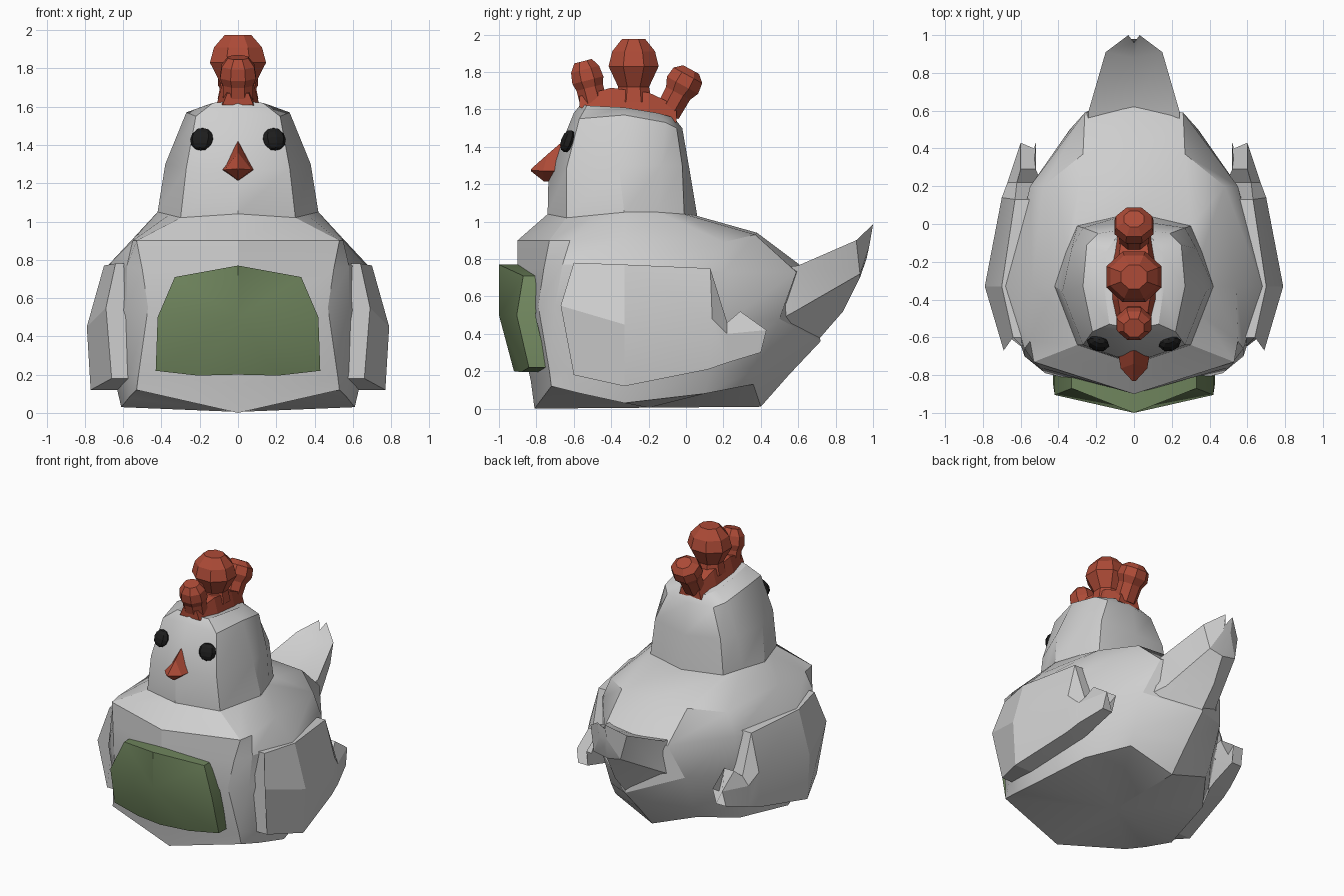
import bpy, bmesh, math
from mathutils import Vector

if "Cube" in bpy.data.objects:
    bpy.data.objects.remove(bpy.data.objects["Cube"])


def material(name, rgb):
    m = bpy.data.materials.new(name)
    m.diffuse_color = (*rgb, 1)
    m.use_nodes = True
    m.node_tree.nodes["Principled BSDF"].inputs["Base Color"].default_value = m.diffuse_color
    return m


GREY = material("feather_grey", (0.62, 0.62, 0.62))
RED = material("comb_red", (0.42, 0.07, 0.038))
GREEN = material("bib_green", (0.16, 0.235, 0.11))
BLACK = material("eye_black", (0.012, 0.012, 0.012))


def full(half):
    """Half ring (first and last point on the centre line) to a closed ring."""
    return half + [(-x, y, z) for x, y, z in half[-2:0:-1]]


def loft(name, rings, mat, smooth=0, hubs=None):
    """Skin closed rings; caps are flat, or fans around two hub points."""
    bm = bmesh.new()
    loops = [[bm.verts.new(p) for p in r] for r in rings]
    n = len(rings[0])
    for a, b in zip(loops, loops[1:]):
        for i in range(n):
            j = (i + 1) % n
            bm.faces.new((a[i], a[j], b[j], b[i]))
    for k, cap in enumerate((loops[0][::-1], loops[-1])):
        if hubs:
            hub = bm.verts.new(hubs[k])
            for i in range(n):
                bm.faces.new((cap[i], cap[(i + 1) % n], hub))
        else:
            bm.faces.new(cap)
    bmesh.ops.recalc_face_normals(bm, faces=bm.faces)
    me = bpy.data.meshes.new(name)
    bm.to_mesh(me)
    bm.free()
    me.materials.append(mat)
    ob = bpy.data.objects.new(name, me)
    bpy.context.collection.objects.link(ob)
    if smooth:
        bpy.ops.object.select_all(action='DESELECT')
        ob.select_set(True)
        bpy.context.view_layer.objects.active = ob
        bpy.ops.object.shade_smooth_by_angle(angle=math.radians(smooth))
    return ob


# Body: half rings from the base up to the neck
body = [
    [(0, -.81, 0), (.53, -.72, .12), (.57, -.56, .08), (.61, -.33, .03), (.52, .1, .08), (.33, .36, .13), (0, .4, .01)],
    [(0, -.83, .15), (.52, -.73, .2), (.57, -.63, .2), (.65, -.33, .2), (.55, .13, .2), (.34, .4, .22), (0, .55, .18)],
    [(0, -.9, .45), (.47, -.79, .55), (.58, -.70, .55), (.70, -.33, .45), (.55, .2, .45), (.34, .5, .48), (0, .72, .36)],
    [(0, -.9, .75), (.5, -.76, .75), (.58, -.66, .77), (.68, -.33, .77), (.55, .2, .73), (.26, .59, .73), (0, .62, .76)],
    [(0, -.9, .9), (.53, -.73, .9), (.55, -.62, .9), (.54, -.33, .92), (.48, .2, .89), (.27, .37, .93), (0, .38, .94)],
    [(0, -.74, 1.04), (.3, -.64, 1.02), (.36, -.485, 1.035), (.42, -.33, 1.05), (.36, -.15, 1.05), (.3, -.01, 1.04), (0, .06, 1.03)],
]
loft("body", [full(r) for r in body], GREY, 28, hubs=((0, -.2, .005), (0, -.33, 1.04)))

# Head, starting on the neck ring
head = [
    body[-1][:2] + body[-1][3:],
    [(0, -.735, 1.25), (.27, -.64, 1.28), (.38, -.36, 1.3), (.33, -.13, 1.3), (.27, -.02, 1.3), (0, .02, 1.27)],
    [(0, -.6, 1.58), (.22, -.57, 1.55), (.27, -.33, 1.57), (.25, -.11, 1.53), (.19, -.05, 1.5), (0, -.02, 1.5)],
    [(0, -.56, 1.63), (.13, -.53, 1.62), (.16, -.33, 1.61), (.15, -.15, 1.58), (.1, -.08, 1.56), (0, -.06, 1.55)],
]
loft("head", [full(r) for r in head], GREY, 28)

# Tail, sweeping up to the rear tip
tail = [
    [(0, .45, .7), (.25, .4, .74), (.38, .4, .42), (0, .5, .13)],
    [(0, .61, .755), (.24, .6, .765), (.22, .6, .53), (0, .84, .52)],
    [(0, .88, .86), (.15, .91, .9), (.11, .93, .72), (0, .93, .70)],
    [(0, .96, .93), (.03, 1.0, .985), (.03, .98, .87), (0, .965, .80)],
]
loft("tail", [full(r) for r in tail], GREY, 28)

# Wings: outer top / middle / bottom points per column, and thickness
wing = [
    ([(.64, -.60, .78), (.69, -.67, .55), (.66, -.60, .18)], .12),
    ([(.70, -.33, .77), (.79, -.33, .45), (.77, -.33, .12)], .15),
    ([(.63, .13, .75), (.70, .14, .48), (.69, .12, .21)], .14),
    ([(.62, .22, .46), (.67, .22, .40), (.67, .22, .245)], .13),
    ([(.60, .29, .52), (.60, .43, .42), (.61, .40, .30)], .08),
]
for side, s in (("right", 1), ("left", -1)):
    rings = []
    for col, t in wing:
        ring = col + [(x - t, y, z) for x, y, z in col[::-1]]
        rings.append([(s * x, y, z) for x, y, z in ring])
    loft(side + "_wing", rings, GREY, 20)

# Bib plate on the breast
bib = [(0, -1.0, .77), (.33, -.87, .71), (.42, -.905, .5), (.43, -.84, .22), (.21, -.88, .195), (0, -.92, .2)]
loft("bib", [full(bib), [(x, y + .1, z) for x, y, z in full(bib)]], GREEN, 32,
     hubs=((0, -1.0, .5), (0, -.9, .5)))

# Beak
beak = [
    [(0, -.67, 1.42), (.085, -.68, 1.27), (0, -.70, 1.21)],
    [(0, -.74, 1.36), (.07, -.765, 1.27), (0, -.76, 1.215)],
    [(0, -.83, 1.28), (.01, -.83, 1.275), (0, -.83, 1.27)],
]
loft("beak", [full(r) for r in beak], RED)

# Eyes
for side, s in (("right", 1), ("left", -1)):
    bpy.ops.mesh.primitive_uv_sphere_add(segments=8, ring_count=6, radius=.062,
                                         location=(s * .19, -.632, 1.43),
                                         rotation=(math.radians(-20), 0, s * math.radians(15)))
    eye = bpy.context.object
    eye.name = side + "_eye"
    eye.scale = (1, .6, 1)
    eye.data.materials.append(BLACK)

# Comb base: y, bottom, top, half width
base = [(-.57, 1.61, 1.67, .08), (-.4, 1.58, 1.715, .12), (-.2, 1.55, 1.69, .12), (-.05, 1.53, 1.62, .09)]
loft("comb_base", [full([(0, y, t), (w * .7, y, t), (w, y, b), (0, y, b)]) for y, b, t, w in base], RED)


# Comb prongs: rings of (distance, radius) along a leaning axis
def prong(name, y, z, lean, rings):
    axis = Vector((0, math.sin(lean), math.cos(lean)))
    across = Vector((0, math.cos(lean), -math.sin(lean)))
    out = []
    for d, r in rings:
        c = Vector((0, y, z)) + axis * d
        out.append([c + across * r * math.cos(k * math.pi / 4 + math.pi / 8) * 1.05
                    + Vector((r * 1.15 * math.sin(k * math.pi / 4 + math.pi / 8), 0, 0)) for k in range(8)])
    loft(name, out, RED)


prong("comb_front_prong", -.49, 1.62, -.25, [(0, .075), (.1, .075), (.14, .088), (.2, .08), (.245, .05)])
prong("comb_middle_prong", -.28, 1.64, 0, [(0, .1), (.08, .085), (.19, .138), (.27, .118), (.335, .065)])
prong("comb_back_prong", -.1, 1.58, .5, [(0, .07), (.12, .075), (.17, .098), (.23, .09), (.265, .05)])
